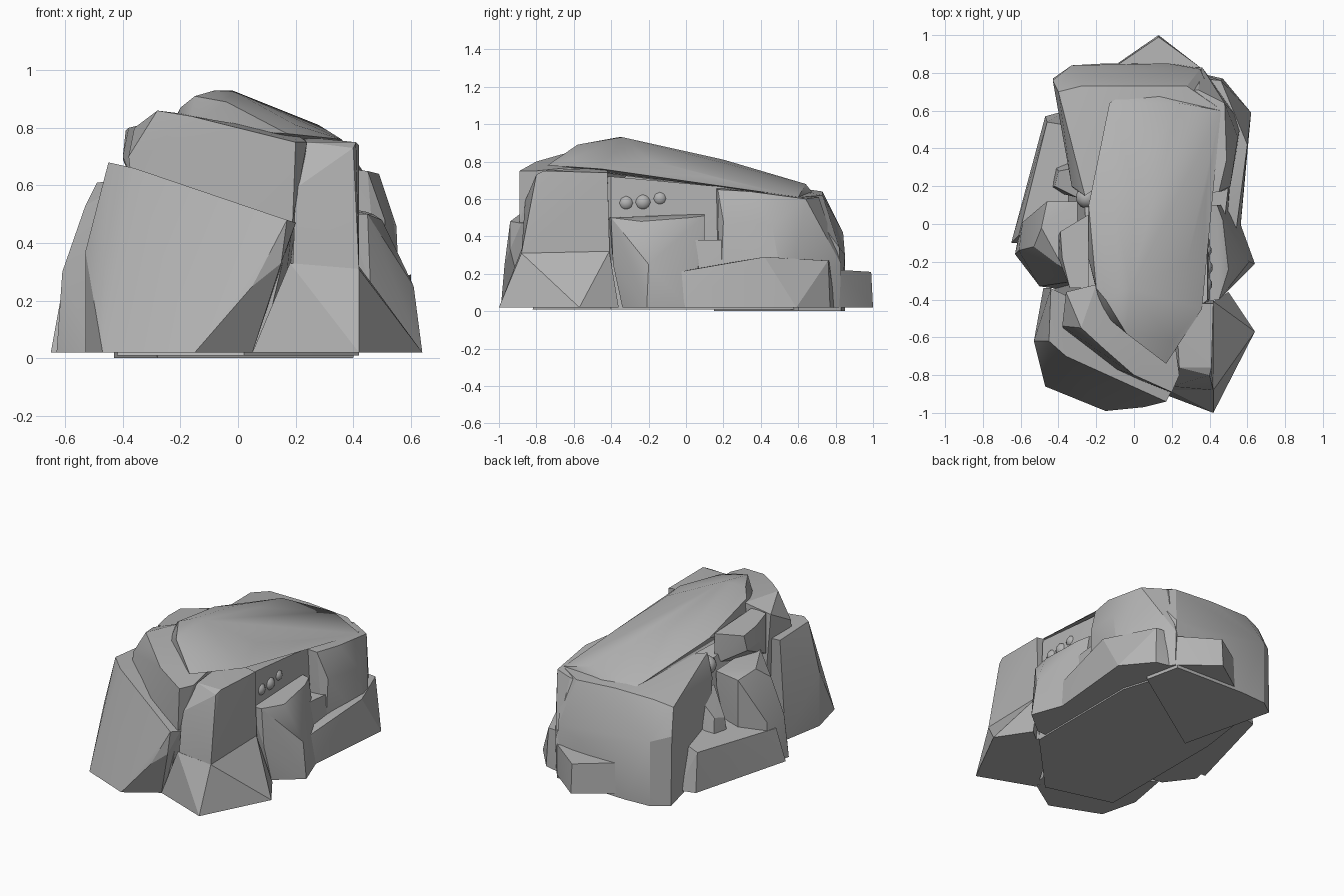
import bpy
import bmesh
import random
from math import radians
from mathutils import Vector

# Remove the default object
default_cube = bpy.data.objects.get("Cube")
if default_cube:
    bpy.data.objects.remove(default_cube, do_unlink=True)

# Single stone colour
stone = bpy.data.materials.new("stone grey")
stone.use_nodes = True
stone_colour = (0.45, 0.45, 0.45, 1.0)
stone.diffuse_color = stone_colour
stone.node_tree.nodes["Principled BSDF"].inputs["Base Color"].default_value = stone_colour

CENTI = 0.01   # rock corners are written in hundredths of a unit
GROUND = 2     # most rocks rest just above the core's underside


def finish(mesh_data, name, angle):
    """Turn a bmesh into a stone-coloured object with sharp creases."""
    mesh = bpy.data.meshes.new(name)
    mesh_data.to_mesh(mesh)
    mesh_data.free()
    mesh.materials.append(stone)
    rock_object = bpy.data.objects.new(name, mesh)
    bpy.context.collection.objects.link(rock_object)
    bpy.ops.object.select_all(action="DESELECT")
    rock_object.select_set(True)
    bpy.context.view_layer.objects.active = rock_object
    bpy.ops.object.shade_smooth_by_angle(angle=radians(angle))
    return rock_object


def rock(name, footprint, crown, ground=GROUND, angle=20):
    """Convex boulder spanning a ground outline and a set of upper corners."""
    corners = [(x, y, ground) for x, y in footprint] + crown
    mesh_data = bmesh.new()
    for corner in corners:
        mesh_data.verts.new(Vector(corner) * CENTI)
    hull = bmesh.ops.convex_hull(mesh_data, input=mesh_data.verts)
    unused = {v for v in hull["geom_interior"] + hull["geom_unused"]
              if isinstance(v, bmesh.types.BMVert)}
    bmesh.ops.delete(mesh_data, geom=list(unused), context="VERTS")
    bmesh.ops.dissolve_limit(mesh_data, angle_limit=radians(2),
                             verts=mesh_data.verts, edges=mesh_data.edges)
    bmesh.ops.recalc_face_normals(mesh_data, faces=mesh_data.faces)
    return finish(mesh_data, name, angle)


# Inner mass that closes the gaps between the outer rocks
rock("core",
     [(-42, -70), (2, -82), (18, -55), (42, -40), (42, 40), (30, 78),
      (-34, 78), (-42, 20)],
     [(-24, -45, 72), (15, -62, 70), (39, -40, 72), (39, 25, 66),
      (30, 66, 56), (-24, 66, 56), (-26, 10, 66)], ground=1)

# Long domed cap sloping to the back and to one side
rock("cap_slab", [],
     [(-8, -36, 93), (-2, -34, 93), (-15, -40, 91), (-4, -58, 89), (-20, -34, 87),
      (17, -74, 78), (20, -62, 81), (-24, 10, 79), (-12, 20, 80), (0, 20, 81),
      (-13, 64, 67), (24, 64, 68), (36, -45, 76), (38, 18, 71), (46, 60, 61),
      (28, -20, 81), (-25, -15, 74), (-17, -47, 80), (0, 72, 58)], angle=35)

# Layered slabs on the front
rock("front_outer_slab",
     [(-47, -86), (-53, -62), (-48, -34), (-15, -99), (5, -86), (5, -60)],
     [(-53, -62, 37), (-45, -62, 68), (-44, -34, 66), (-36, -70, 66),
      (17, -94, 48), (20, -88, 47), (15, -94, 33), (5, -97, 25), (10, -60, 50)])
rock("front_inner_slab",
     [(-30, -70), (-30, -35), (8, -84), (14, -50)],
     [(-38, -54, 70), (-36, -36, 80), (-28, -55, 86), (-16, -66, 84),
      (0, -80, 80), (20, -89, 75), (19, -89, 48), (24, -80, 75),
      (-20, -32, 85), (20, -50, 78)])

# Tall buttress and its spreading foot
rock("front_right_buttress",
     [(18, -90), (42, -88), (42, -40), (18, -40)],
     [(20, -86, 59), (24, -76, 75), (40, -80, 73), (41, -76, 75), (42, -42, 74),
      (42, -88, 31), (42, -41, 31), (22, -42, 77)])
rock("front_right_foot",
     [(5, -86), (18, -91), (42, -100), (64, -57), (50, -36), (20, -60)],
     [(42, -88, 31), (18, -88, 33), (42, -41, 32), (20, -60, 32)])

# Stepped rocks along one flank
rock("middle_right_rock",
     [(40, -34), (48, -34), (64, -21), (56, 1), (40, 10)],
     [(38, -41, 50), (45, -40, 50), (50, -24, 48), (61, -20, 25),
      (47, 2, 50), (44, 10, 51), (38, 10, 52), (46, -39, 25), (46, 10, 38)])
rock("right_ledge",
     [(36, -8), (56, -6), (62, 59), (47, 77), (34, 80)],
     [(36, -6, 21), (54, -4, 21), (60, 42, 29), (46, 76, 27), (35, 77, 27)])
rock("right_notch_rock", [(38, -5), (50, -5), (52, 21), (38, 21)],
     [(38, -6, 38), (47, -6, 38), (50, 20, 38), (38, 20, 38)])
rock("rear_right_rock",
     [(30, 18), (50, 18), (57, 54), (36, 82), (20, 80)],
     [(36, 16, 66), (45, 17, 65), (49, 34, 64), (51, 20, 48), (55, 46, 46),
      (48, 64, 60), (34, 71, 61), (36, 83, 25), (20, 70, 60)])

# Back wall with a low wedge leaning on it
rock("back_wall",
     [(-43, 77), (-33, 84), (-15, 85), (35, 83), (40, 60), (-28, 15)],
     [(-43, 76, 45), (-40, 70, 61), (-33, 84, 42), (-28, 73, 64), (-26, 15, 72),
      (-33, 20, 60), (18, 85, 30), (35, 82, 34), (28, 73, 62), (44, 62, 61),
      (0, 73, 64)], ground=0)
rock("back_wedge", [(-16, 80), (13, 100), (35, 83), (45, 70)],
     [(-12, 82, 22), (13, 99, 21), (35, 83, 22)])

# Rocks on the opposite flank
rock("left_ledge",
     [(-65, -10), (-47, 57), (-36, 60), (-30, -10)],
     [(-61, -6, 24), (-46, 54, 27), (-34, 52, 30), (-30, 0, 32)])
rock("left_boulder",
     [(-63, -16), (-50, -33), (-36, -35), (-30, 8), (-46, 12), (-60, 0)],
     [(-61, -14, 30), (-59, 1, 30), (-53, -12, 53), (-49, -2, 61),
      (-46, 12, 58), (-37, -24, 62), (-30, 12, 60), (-30, -30, 62)])
rock("left_upper_block", [],
     [(-40, -6, 69), (-39, -4, 79), (-24, 5, 80), (-24, 5, 60), (-34, -34, 81),
      (-24, -34, 82), (-38, -18, 80), (-40, -18, 70), (-34, -34, 55),
      (-24, -34, 55)])
rock("left_nook_stone", [(-46, 18), (-44, 34), (-30, 36), (-30, 14)],
     [(-42, 20, 36), (-40, 28, 38), (-30, 30, 50), (-30, 14, 52)])

# Small rounded bumps half sunk in the walls under the cap
random.seed(4)
for side, x, start in (("right", 0.37, -0.32), ("left", -0.25, 0.14)):
    for index in range(3):
        mesh_data = bmesh.new()
        bmesh.ops.create_icosphere(mesh_data, subdivisions=2,
                                   radius=random.uniform(0.04, 0.06))
        bump = finish(mesh_data, f"{side}_bump_{index}", 60)
        bump.location = (x, start + index * 0.09, random.uniform(0.57, 0.65))
